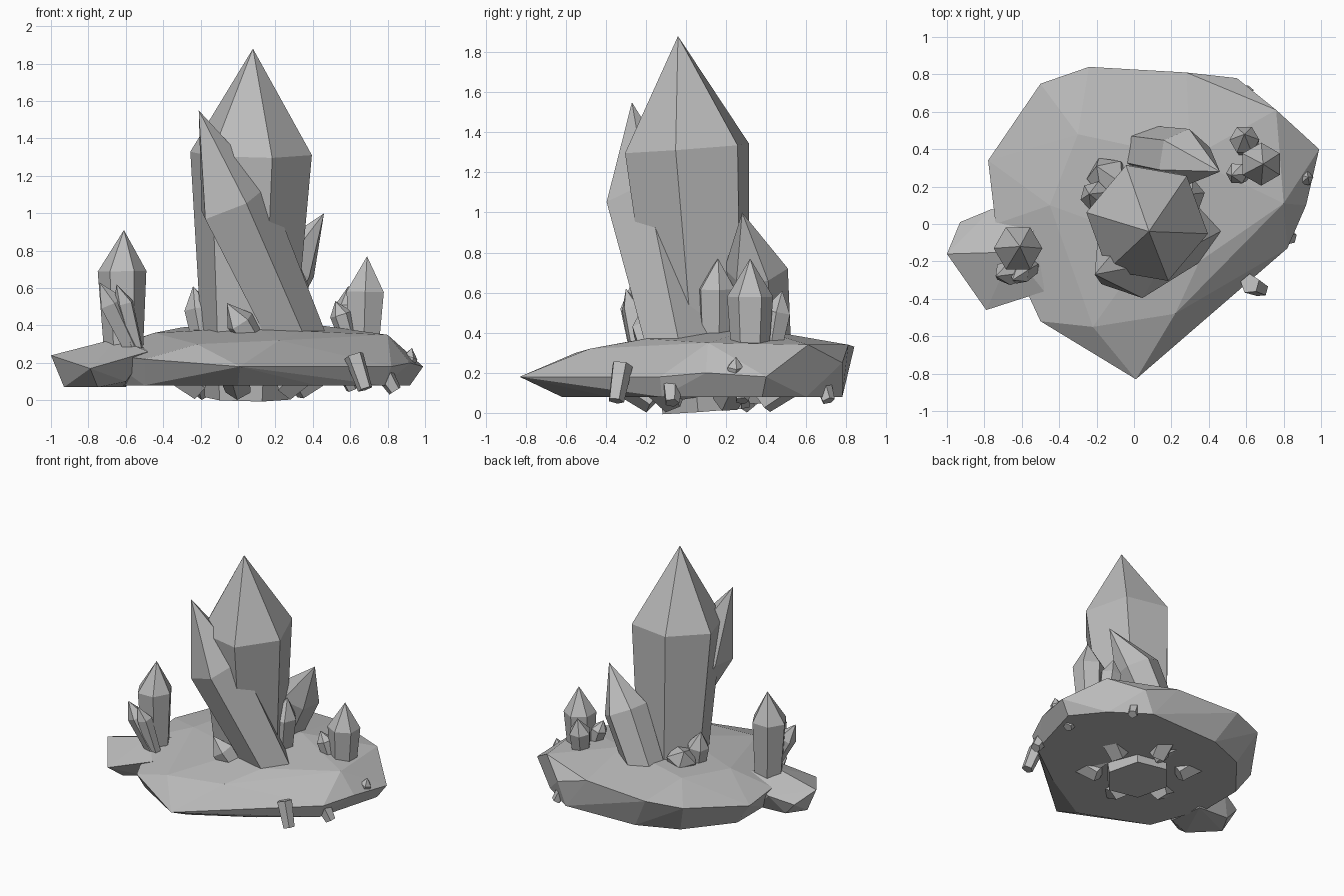
import bpy, bmesh, math
from mathutils import Vector

cube = bpy.data.objects.get("Cube")
if cube:
    bpy.data.objects.remove(cube, do_unlink=True)

stone = bpy.data.materials.new("grey_stone")
stone.use_nodes = True
GREY = (0.5, 0.5, 0.5, 1)
stone.diffuse_color = GREY
stone.node_tree.nodes["Principled BSDF"].inputs["Base Color"].default_value = GREY


def finish(name, bm):
    bmesh.ops.recalc_face_normals(bm, faces=bm.faces[:])
    mesh = bpy.data.meshes.new(name)
    bm.to_mesh(mesh)
    bm.free()
    mesh.materials.append(stone)
    bpy.context.collection.objects.link(bpy.data.objects.new(name, mesh))


def rock(name, points):
    """Faceted boulder wrapped around a few corner points."""
    bm = bmesh.new()
    for p in points:
        bm.verts.new(p)
    res = bmesh.ops.convex_hull(bm, input=bm.verts[:])
    loose = {g for g in res["geom_interior"] if isinstance(g, bmesh.types.BMVert)}
    bmesh.ops.delete(bm, geom=list(loose), context="VERTS")
    bmesh.ops.dissolve_limit(bm, angle_limit=0.02, verts=bm.verts[:], edges=bm.edges[:])
    finish(name, bm)


def crystal(name, base, shoulder, tip, radius, phase=0, sides=6, taper=0.75):
    """Prism widening to a shoulder ring, then closing to a point (or flat if no tip)."""
    base, shoulder = Vector(base), Vector(shoulder)
    axis = (shoulder - base).normalized()
    u = (Vector((1, 0, 0)) - axis * axis.x).normalized()
    v = axis.cross(u)
    bm = bmesh.new()

    def ring(centre, r):
        angles = [math.radians(phase + 360 * i / sides) for i in range(sides)]
        return [bm.verts.new(centre + r * (u * math.cos(a) + v * math.sin(a))) for a in angles]

    low, high = ring(base, radius * taper), ring(shoulder, radius)
    bm.faces.new(low)
    point = bm.verts.new(tip) if tip else bm.faces.new(high)
    for i in range(sides):
        j = (i + 1) % sides
        bm.faces.new((low[i], low[j], high[j], high[i]))
        if tip:
            bm.faces.new((high[i], high[j], point))
    finish(name, bm)


# Main slab: top plateau, sloping rim and flat underside
plateau = [(-.22, -.55, .30), (.22, -.48, .32), (.35, -.2, .37), (.8, .11, .35),
           (.76, .61, .34), (.28, .81, .34), (-.24, .84, .33), (-.5, .75, .31),
           (-.78, .34, .25), (-.45, .1, .36), (.1, -.1, .39), (-.3, .48, .39), (.3, .35, .42)]
rim = [(.01, -.83, .18), (.45, -.42, .18), (.82, -.13, .18), (.92, .1, .2),
       (.99, .4, .18), (.55, .78, .25), (-.5, -.52, .22), (-.74, 0, .25)]
underside = [(0, -.62), (.42, -.38), (.78, -.12), (.92, .38), (.74, .6), (.48, .78),
             (-.1, .76), (-.4, .64), (-.66, .32), (-.66, 0), (-.5, -.42)]
rock("base_slab", plateau + rim + [(x, y, .08) for x, y in underside])

# Boulder on the side of the slab
rock("side_boulder", [
    (-1, -.16, .24), (-.93, .01, .17), (-.76, .08, .22), (-.5, 0, .3), (-.48, -.36, .26),
    (-.79, -.46, .17), (-.65, -.15, .33), (-.93, -.15, .07), (-.75, -.33, .07),
    (-.6, -.3, .1), (-.6, 0, .07), (-.85, 0, .08)])

# Central cluster
crystal("main_crystal", (.05, .1, .01), (.07, .005, 1.32), (.08, -.04, 1.88), .33, 50, taper=.7)
crystal("leaning_crystal", (.4, .0, .12), (-.03, -.2, 1.06), (-.21, -.27, 1.55), .21, -67, 5, .72)
crystal("rear_crystal", (-.03, .4, .1), (.27, .35, .72), (.46, .28, 1), .16, 20, taper=.85)
crystal("inner_crystal", (.24, .15, .1), (.28, .15, .62), (.31, .16, .77), .1, 10)
crystal("front_shard", (.12, -.16, .25), (.01, -.2, .42), (-.06, -.22, .52), .08, 20, 5)
crystal("left_shard", (-.16, .13, .2), (-.21, .15, .49), (-.24, .16, .61), .08, 15)
crystal("left_rear_shard", (-.08, .2, .25), (-.15, .26, .43), (-.2, .31, .5), .11, 40, 5)

# Left cluster
crystal("left_crystal", (-.61, -.13, .15), (-.62, -.13, .69), (-.61, -.12, .91), .13, 0)
crystal("left_small_shard", (-.55, -.22, .25), (-.68, -.26, .52), (-.74, -.28, .63), .07, 0, 5)
crystal("left_tiny_shard", (-.54, -.23, .25), (-.61, -.27, .52), (-.65, -.3, .62), .055, 30, 5)

# Right cluster
crystal("right_crystal", (.67, .32, .2), (.68, .32, .58), (.69, .32, .77), .115, 30)
crystal("right_rear_shard", (.6, .41, .25), (.59, .45, .5), (.59, .48, .61), .08, 0)
crystal("right_small_shard", (.6, .28, .3), (.55, .27, .46), (.52, .26, .53), .06, 0)

# Blunt stubs around the rim
stubs = [((.68, -.35, .06), (.62, -.32, .24), .055), ((.84, -.07, .05), (.79, -.07, .13), .05),
         ((.84, .28, .06), (.8, .28, .13), .045), ((.61, .71, .06), (.57, .68, .15), .045)]
for i, (start, end, r) in enumerate(stubs):
    crystal(f"rim_stub_{i + 1}", start, end, None, r, 20, 5)
crystal("rim_shard", (.9, .24, .17), (.92, .245, .23), (.93, .25, .28), .042, 10, 5)

# Crystal roots poking out under the slab
for i in range(6):
    a = math.radians(20 + 60 * i)
    d = Vector((math.cos(a), math.sin(a), 0))
    centre = Vector((.05, .11, 0))
    crystal(f"root_{i + 1}", centre + d * .27 + Vector((0, 0, .06)),
            centre + d * .42 + Vector((0, 0, .17)), None, .09, 30 * i, 5, .8)
